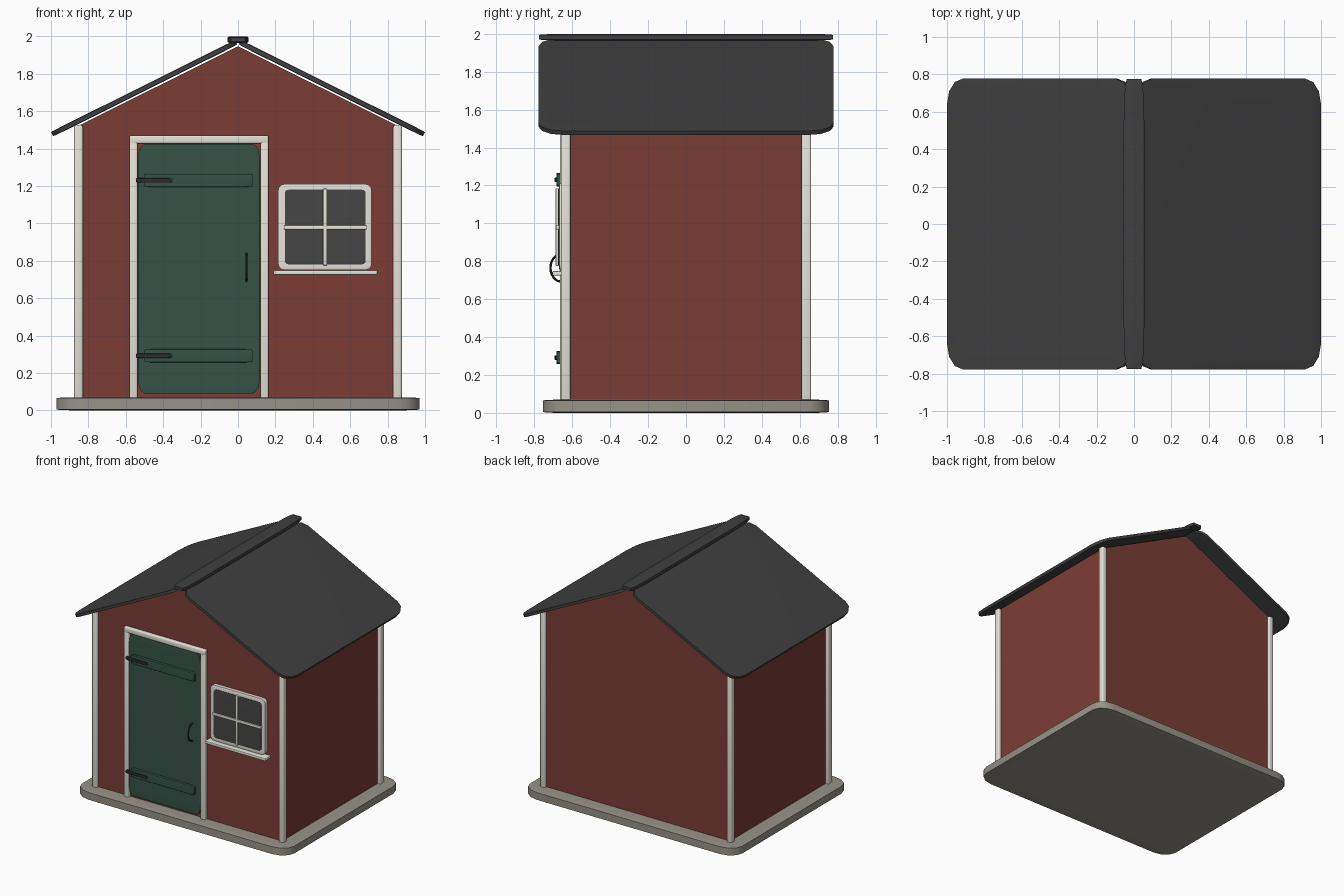
import bpy, bmesh, math
from mathutils import Matrix, Vector

cube = bpy.data.objects.get("Cube")
if cube:
    bpy.data.objects.remove(cube, do_unlink=True)


def material(name, r, g, b):
    m = bpy.data.materials.new(name)
    m.use_nodes = True
    m.diffuse_color = (r, g, b, 1)
    bsdf = m.node_tree.nodes["Principled BSDF"]
    bsdf.inputs["Base Color"].default_value = (r, g, b, 1)
    bsdf.inputs["Roughness"].default_value = 0.8
    return m


RED = material("barn red", 0.2, 0.047, 0.036)
WHITE = material("white paint", 0.8, 0.77, 0.7)
GREEN = material("door green", 0.035, 0.085, 0.062)
ROOF = material("roof felt", 0.05, 0.05, 0.05)
GLASS = material("dark glass", 0.06, 0.06, 0.06)
STONE = material("stone grey", 0.31, 0.29, 0.25)
IRON = material("black iron", 0.025, 0.025, 0.025)


def finish(name, bm, mat):
    mesh = bpy.data.meshes.new(name)
    bmesh.ops.recalc_face_normals(bm, faces=bm.faces)
    bm.to_mesh(mesh)
    bm.free()
    mesh.materials.append(mat)
    obj = bpy.data.objects.new(name, mesh)
    bpy.context.collection.objects.link(obj)
    smooth(obj)
    return obj


def smooth(obj):
    bpy.ops.object.select_all(action="DESELECT")
    obj.select_set(True)
    bpy.context.view_layer.objects.active = obj
    bpy.ops.object.shade_smooth_by_angle(angle=math.radians(35))


def box(name, xs, ys, zs, mat, r=0.008, stretch=False, tilt=0):
    """Rounded box; stretch scales the rounding along with the box."""
    lo, hi = (Vector(p) for p in zip(xs, ys, zs))
    size, mid = hi - lo, (hi + lo) / 2
    bm = bmesh.new()
    bmesh.ops.create_cube(bm, size=1)

    def round_edges():
        bmesh.ops.bevel(bm, geom=bm.edges[:], offset=r, segments=3,
                        profile=0.5, affect="EDGES")

    if stretch:
        round_edges()
    bmesh.ops.scale(bm, vec=size, verts=bm.verts)
    if not stretch:
        round_edges()
    bm.transform(Matrix.Translation(mid) @ Matrix.Rotation(tilt, 4, "Y"))
    return finish(name, bm, mat)


# Foundation slab
box("foundation", (-0.97, 0.97), (-0.755, 0.755), (0, 0.07), STONE, 0.07, True)

# Walls with gables, extruded front to back
bm = bmesh.new()
outline = [(-0.85, 0.06), (0.85, 0.06), (0.85, 1.523), (0, 1.947), (-0.85, 1.523)]
face = bm.faces.new([bm.verts.new((x, -0.638, z)) for x, z in outline])
side = bmesh.ops.extrude_face_region(bm, geom=[face])["geom"]
bmesh.ops.translate(bm, vec=(0, 1.276, 0),
                    verts=[v for v in side if isinstance(v, bmesh.types.BMVert)])
finish("walls", bm, RED)

# Corner posts and roof panels on both sides
for sx, s in ((-1, "right"), (1, "left")):
    for sy, d in ((-1, "front"), (1, "back")):
        box(f"{d}_{s}_corner_post", sorted((sx * 0.83, sx * 0.876)),
            sorted((sy * 0.61, sy * 0.66)), (0.06, 1.525), WHITE, 0.01)
    mid = sx * 0.502
    box(f"{s}_roof_panel", (mid - 0.55, mid + 0.55), (-0.777, 0.777),
        (1.708, 1.736), ROOF, 0.085, True, tilt=sx * math.radians(26.5))
box("ridge_cap", (-0.055, 0.055), (-0.775, 0.775), (1.964, 2.0), ROOF, 0.15, True)

# Door and its frame
box("door", (-0.535, 0.117), (-0.662, -0.62), (0.09, 1.425), GREEN, 0.06, True)
for name, x in (("right", -0.58), ("left", 0.12)):
    box(f"{name}_door_jamb", (x, x + 0.043), (-0.665, -0.62), (0.065, 1.46), WHITE)
box("door_lintel", (-0.58, 0.163), (-0.666, -0.62), (1.427, 1.47), WHITE)

# Door battens and strap hinges
for name, z in (("lower", 0.292), ("upper", 1.23)):
    box(f"{name}_door_batten", (-0.5, 0.077), (-0.684, -0.65),
        (z - 0.035, z + 0.035), GREEN, 0.07, True)
    box(f"{name}_hinge_strap", (-0.545, -0.35), (-0.693, -0.67),
        (z - 0.012, z + 0.012), IRON, 0.15, True)

# Bowed door handle
curve = bpy.data.curves.new("door_handle", "CURVE")
curve.dimensions = "3D"
curve.bevel_depth = 0.006
curve.bevel_resolution = 2
curve.use_fill_caps = True
spline = curve.splines.new("POLY")
steps = 12
spline.points.add(steps)
for i, p in enumerate(spline.points):
    a = math.pi * i / steps
    p.co = (0.045, -0.66 - 0.055 * math.sin(a), 0.765 - 0.072 * math.cos(a), 1)
curve.materials.append(IRON)
handle = bpy.data.objects.new("door_handle", curve)
bpy.context.collection.objects.link(handle)
bpy.ops.object.select_all(action="DESELECT")
handle.select_set(True)
bpy.context.view_layer.objects.active = handle
bpy.ops.object.convert(target="MESH")
smooth(bpy.context.view_layer.objects.active)

# Window with glazing bars and sill
box("window_frame", (0.215, 0.715), (-0.67, -0.62), (0.75, 1.21), WHITE, 0.07, True)
box("window_glass", (0.25, 0.683), (-0.676, -0.64), (0.78, 1.18), GLASS, 0.05, True)
box("vertical_glazing_bar", (0.455, 0.477), (-0.688, -0.65), (0.775, 1.185), WHITE, 0.005)
box("horizontal_glazing_bar", (0.245, 0.688), (-0.686, -0.65), (0.967, 0.989), WHITE, 0.005)
box("window_sill", (0.19, 0.745), (-0.705, -0.62), (0.725, 0.748), WHITE, 0.005)
